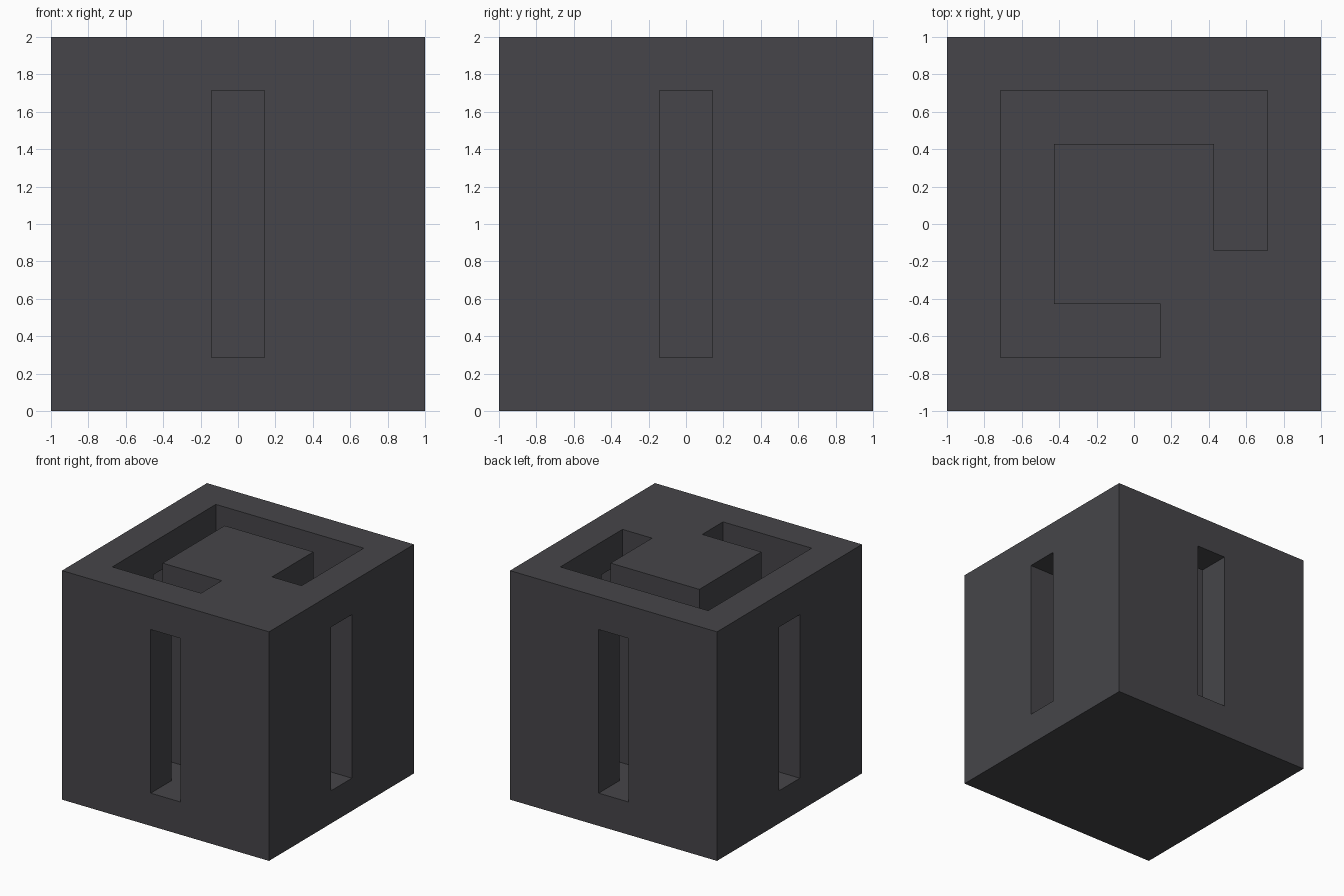
import bpy
import bmesh
from math import pi
from mathutils import Matrix

cube = bpy.data.objects.get("Cube")
if cube:
    bpy.data.objects.remove(cube, do_unlink=True)

U = 2 / 7  # the block is seven units wide

# Single dark grey colour
grey = bpy.data.materials.new("dark grey")
grey.use_nodes = True
colour = (0.061, 0.06, 0.067, 1)
grey.diffuse_color = colour
grey.node_tree.nodes["Principled BSDF"].inputs["Base Color"].default_value = colour


def prism(name, outline, bottom, top, turn=0):
    """Extrude a counter-clockwise outline upward, measured in units."""
    bm = bmesh.new()
    base = bm.faces.new([bm.verts.new((x * U, y * U, bottom * U)) for x, y in outline])
    lifted = bmesh.ops.extrude_face_region(bm, geom=[base])["geom"]
    verts = [v for v in lifted if isinstance(v, bmesh.types.BMVert)]
    bmesh.ops.translate(bm, verts=verts, vec=(0, 0, (top - bottom) * U))
    bmesh.ops.recalc_face_normals(bm, faces=bm.faces)
    bm.transform(Matrix.Rotation(turn, 4, 'Z'))
    mesh = bpy.data.meshes.new(name)
    bm.to_mesh(mesh)
    bm.free()
    mesh.materials.append(grey)
    obj = bpy.data.objects.new(name, mesh)
    bpy.context.collection.objects.link(obj)
    return obj


def rectangle(x0, x1, y0, y1):
    return [(x0, y0), (x1, y0), (x1, y1), (x0, y1)]


def carve(target, cutter):
    cutter.hide_render = True
    mod = target.modifiers.new(cutter.name, 'BOOLEAN')
    mod.operation = 'DIFFERENCE'
    mod.solver = 'EXACT'
    mod.object = cutter
    bpy.context.view_layer.objects.active = target
    bpy.ops.object.modifier_apply(modifier=mod.name)
    bpy.data.objects.remove(cutter, do_unlink=True)


# Solid block
block = prism("block", rectangle(-3.5, 3.5, -3.5, 3.5), 0, 7)

# Deep hooked channel open at the top, leaving the square core standing
channel = [(-2.5, -2.5), (0.5, -2.5), (0.5, -1.5), (-1.5, -1.5), (-1.5, 1.5),
           (1.5, 1.5), (1.5, -0.5), (2.5, -0.5), (2.5, 2.5), (-2.5, 2.5)]
carve(block, prism("channel_cutter", channel, 1, 8))

# Upright slot through each side wall into the channel
for i in range(4):
    carve(block, prism("slot_cutter", rectangle(-0.5, 0.5, -4, -2), 1, 6, i * pi / 2))
